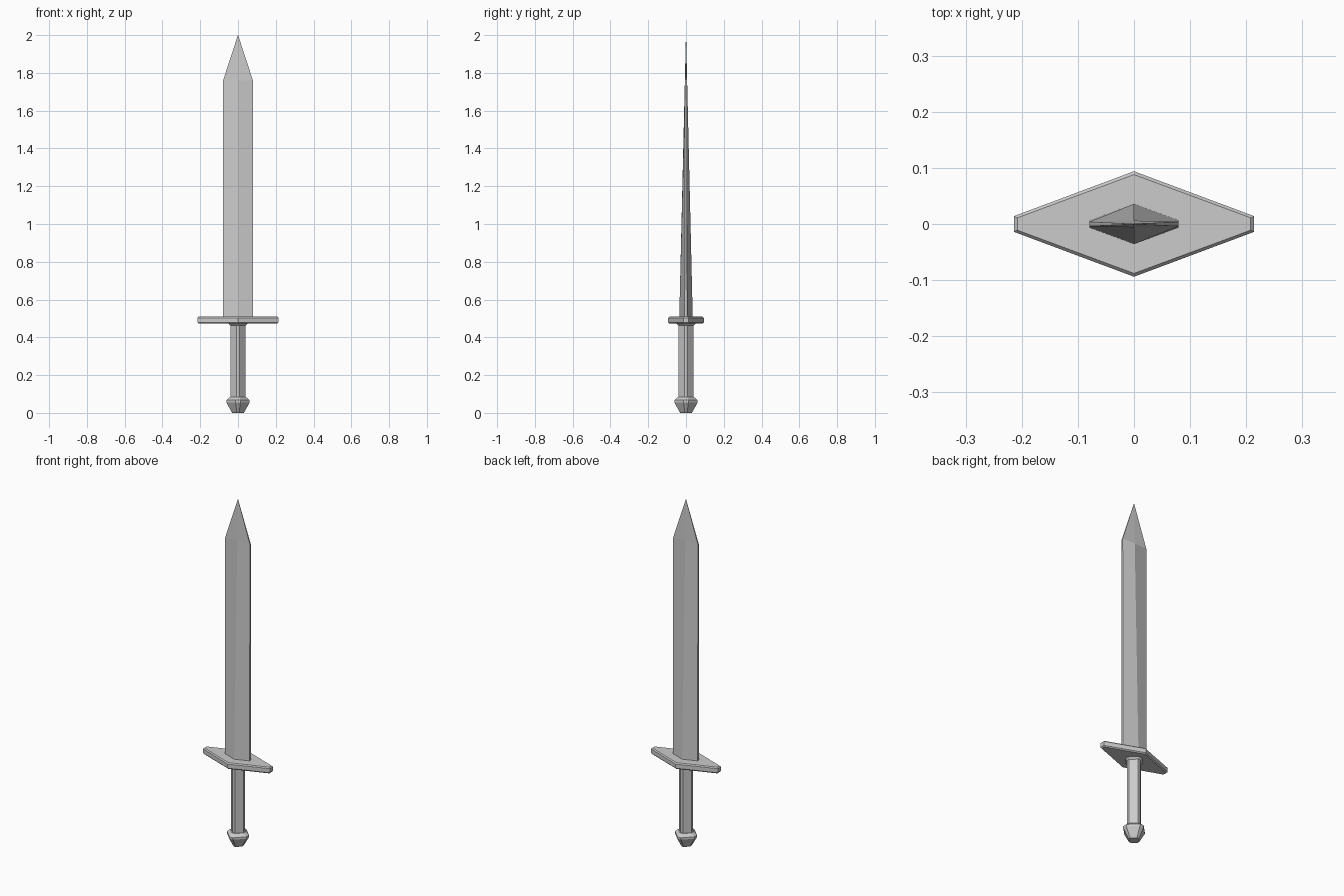
import bpy, bmesh

if "Cube" in bpy.data.objects:
    bpy.data.objects.remove(bpy.data.objects["Cube"])


def loft(name, rings):
    """Flat-faced solid through matching rings of 3D points."""
    bm = bmesh.new()
    loops = [[bm.verts.new(p) for p in r] for r in rings]
    n = len(loops[0])
    for a, b in zip(loops, loops[1:]):
        for i in range(n):
            j = (i + 1) % n
            bm.faces.new((a[i], a[j], b[j], b[i]))
    bm.faces.new(loops[0][::-1])
    bm.faces.new(loops[-1])
    bmesh.ops.remove_doubles(bm, verts=bm.verts, dist=0.0002)
    bmesh.ops.recalc_face_normals(bm, faces=bm.faces)
    me = bpy.data.meshes.new(name)
    bm.to_mesh(me)
    bm.free()
    ob = bpy.data.objects.new(name, me)
    bpy.context.collection.objects.link(ob)
    return ob


def hexagon(w, edge, ridge, z):
    """Flattened diamond with blunt left and right ends."""
    return [(w, -edge, z), (w, edge, z), (0, ridge, z),
            (-w, edge, z), (-w, -edge, z), (0, -ridge, z)]


def cut_diamond(r, z):
    """Diamond with narrow chamfered corners."""
    c = r * 0.2
    return [(r, -c, z), (r, c, z), (c, r, z), (-c, r, z),
            (-r, c, z), (-r, -c, z), (-c, -r, z), (c, -r, z)]


# Blade: ridged, thinning steadily to a point
loft("blade", [hexagon(0.079, 0.007, 0.036, 0.49),
               hexagon(0.079, 0.004, 0.006, 1.76),
               hexagon(0.0005, 0.0003, 0.0005, 2.0)])

# Guard: chamfered lozenge plate
loft("guard", [hexagon(0.208, 0.011, 0.088, 0.473),
               hexagon(0.214, 0.014, 0.094, 0.479),
               hexagon(0.214, 0.014, 0.094, 0.503),
               hexagon(0.208, 0.011, 0.088, 0.509)])

# Collar, grip and pommel share the chamfered diamond section
loft("collar", [cut_diamond(0.040, 0.462), cut_diamond(0.053, 0.475)])
loft("grip", [cut_diamond(0.040, 0.07), cut_diamond(0.040, 0.475)])
loft("pommel", [cut_diamond(0.030, 0.0), cut_diamond(0.036, 0.009),
                cut_diamond(0.062, 0.056), cut_diamond(0.062, 0.067),
                cut_diamond(0.043, 0.083)])
